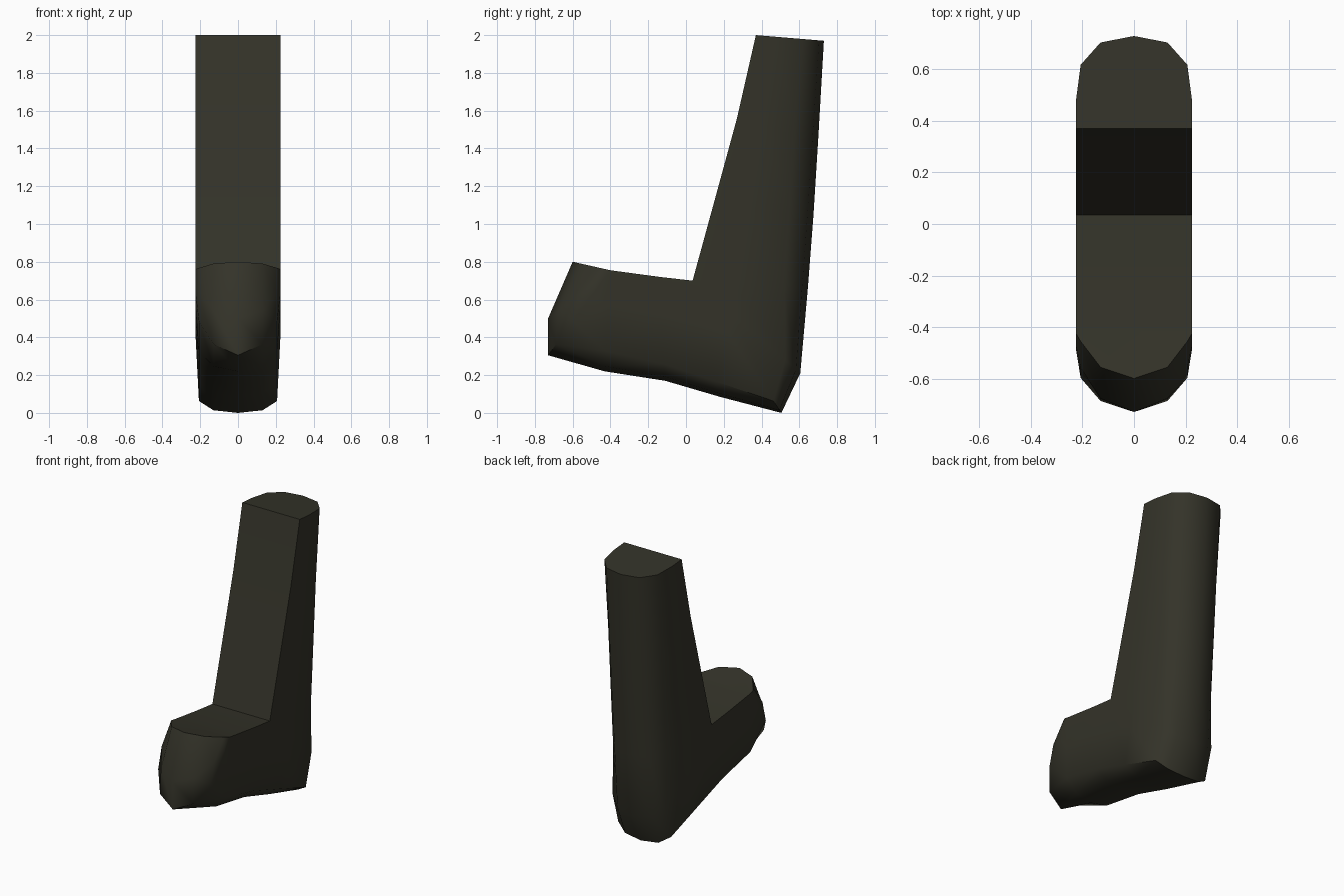
import bpy, bmesh, math
from mathutils import Vector

if "Cube" in bpy.data.objects:
    bpy.data.objects.remove(bpy.data.objects["Cube"])

# One dark olive colour for the whole piece
mat = bpy.data.materials.new("dark_olive")
mat.diffuse_color = (0.034, 0.033, 0.022, 1)
mat.use_nodes = True
mat.node_tree.nodes["Principled BSDF"].inputs["Base Color"].default_value = mat.diffuse_color

# Stations round the L: inner (y, z), outer (y, z), and how far out
# the two rounding points lie (fractions of the inner-to-outer line)
stations = [
    ((0.37, 2.00), (0.73, 1.97), 0.93, 0.69),     # top of the upright
    ((0.27, 1.56), (0.70, 1.45), 0.93, 0.71),
    ((0.15, 1.12), (0.675, 1.05), 0.94, 0.76),
    ((0.035, 0.70), (0.645, 0.66), 0.95, 0.80),
    ((0.035, 0.70), (0.605, 0.21), 0.96, 0.86),   # heel
    ((0.035, 0.70), (0.505, 0.00), 0.98, 0.91),
    ((0.035, 0.70), (0.18, 0.085), 0.97, 0.87),
    ((-0.14, 0.72), (-0.11, 0.17), 0.96, 0.84),   # sole
    ((-0.40, 0.755), (-0.43, 0.22), 0.95, 0.80),
    ((-0.40, 0.755), (-0.73, 0.305), 0.87, 0.60),  # toe
    ((-0.40, 0.755), (-0.73, 0.50), 0.84, 0.48),
    ((-0.40, 0.755), (-0.60, 0.80), 0.78, 0.28),
]


def section(inner, outer, t1, t2):
    """D-shaped section: flat inside edge, rounded outside."""
    half = [(0.225, 0), (0.225, t2 * 0.45), (0.207, t2), (0.13, t1)]
    pts = half + [(0, 1)] + [(-x, t) for x, t in reversed(half)]
    a, b = Vector((0, *inner)), Vector((0, *outer))
    return [a.lerp(b, t) + Vector((x, 0, 0)) for x, t in pts]


# Skin the sections and close the two flat ends
bm = bmesh.new()
rings = [[bm.verts.new(p) for p in section(*s)] for s in stations]
n = len(rings[0])
for r, s in zip(rings, rings[1:]):
    for i in range(n):
        j = (i + 1) % n
        bm.faces.new((r[i], r[j], s[j], s[i]))
bm.faces.new(rings[0])
bm.faces.new(rings[-1])
bmesh.ops.remove_doubles(bm, verts=bm.verts, dist=0.0005)
bmesh.ops.dissolve_degenerate(bm, edges=bm.edges, dist=0.0005)
bmesh.ops.recalc_face_normals(bm, faces=bm.faces)
mesh = bpy.data.meshes.new("angled_grip")
bm.to_mesh(mesh)
bm.free()
mesh.materials.append(mat)
body = bpy.data.objects.new("angled_grip", mesh)
bpy.context.collection.objects.link(body)
bpy.context.view_layer.objects.active = body
body.select_set(True)
bpy.ops.object.shade_smooth_by_angle(angle=math.radians(55))
